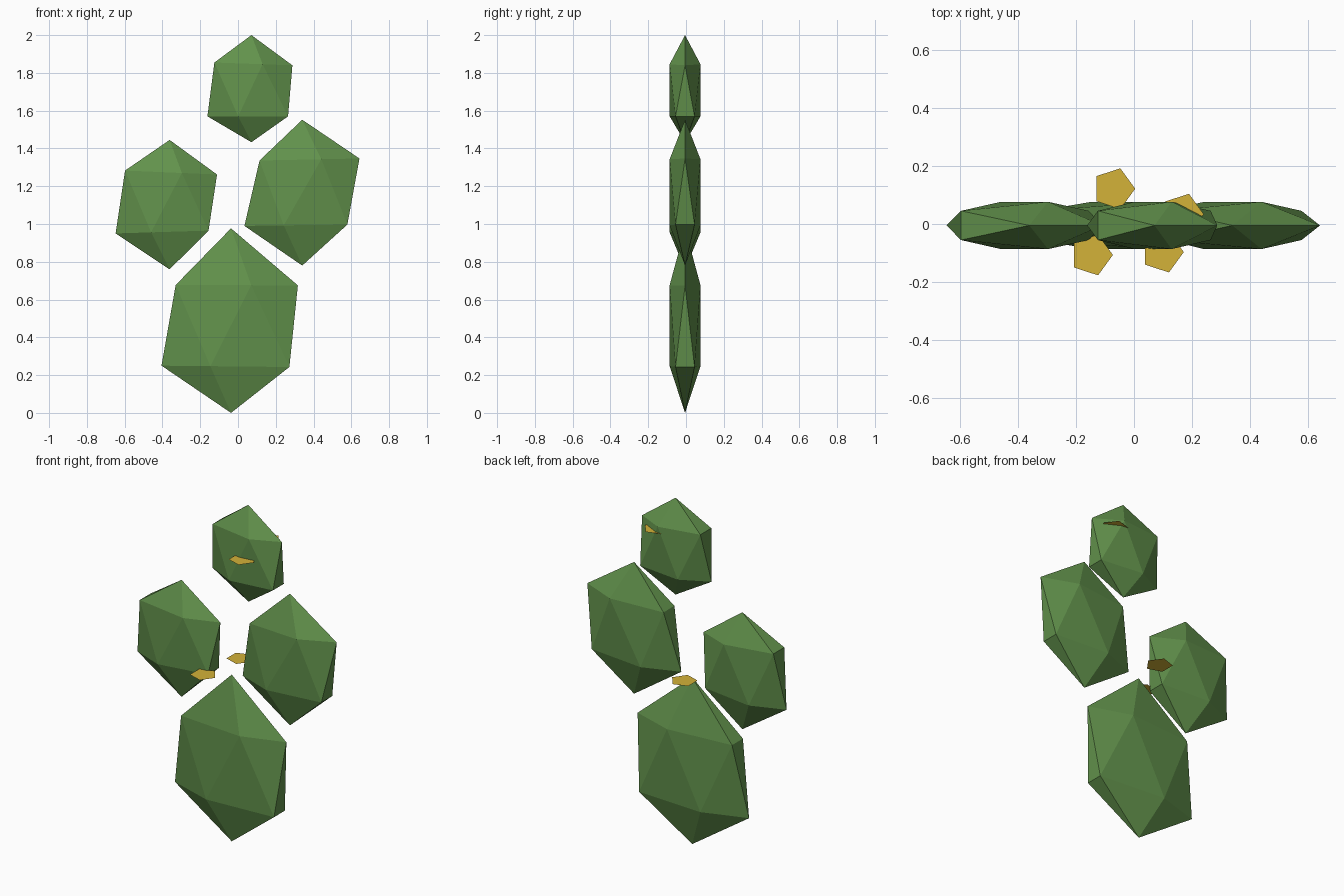
import bpy, bmesh, math

if "Cube" in bpy.data.objects:
    bpy.data.objects.remove(bpy.data.objects["Cube"])


def material(name, rgb):
    m = bpy.data.materials.new(name)
    m.diffuse_color = (*rgb, 1)
    m.use_nodes = True
    m.node_tree.nodes["Principled BSDF"].inputs["Base Color"].default_value = m.diffuse_color
    return m


def add_object(name, bm, mat):
    mesh = bpy.data.meshes.new(name)
    bm.to_mesh(mesh)
    bm.free()
    mesh.materials.append(mat)
    obj = bpy.data.objects.new(name, mesh)
    bpy.context.collection.objects.link(obj)


GREEN = material("cactus green", (0.122, 0.287, 0.072))
YELLOW = material("flower yellow", (0.658, 0.445, 0.040))
MID_Y, DEPTH = -0.005, 0.096


def pad(name, pole_x, z_range, lower, upper):
    """Flattened low-poly pad; each ring is (left x, left z, right x, right z)."""
    bm = bmesh.new()
    bmesh.ops.create_icosphere(bm, subdivisions=1, radius=1)
    for v in bm.verts:
        x, y, z = v.co
        if abs(z) > 0.9:                       # pole tips
            v.co = (pole_x, MID_Y, z_range[z > 0])
            continue
        left, z_left, right, z_right = upper if z > 0 else lower
        start = -0.7236 if z > 0 else -0.8944  # widest points of each ring
        t = (x - start) / 1.618
        v.co = (left + t * (right - left), MID_Y + y * DEPTH,
                z_left + t * (z_right - z_left))
    add_object(name, bm, GREEN)


def flower(name, x, y, z, radius=0.074):
    """Flat five-sided blossom."""
    bm = bmesh.new()
    bm.faces.new([bm.verts.new((x + radius * math.cos(math.tau * i / 5),
                                y + radius * math.sin(math.tau * i / 5), z))
                  for i in range(5)])
    add_object(name, bm, YELLOW)


# Pads
pad("base_pad", -0.037, (0.0, 0.977),
    (-0.405, 0.25, 0.272, 0.243), (-0.33, 0.677, 0.317, 0.675))
pad("left_pad", -0.362, (0.76, 1.445),
    (-0.648, 0.95, -0.156, 0.965), (-0.598, 1.283, -0.111, 1.262))
pad("right_pad", 0.34, (0.78, 1.552),
    (0.034, 0.99, 0.579, 0.997), (0.114, 1.336, 0.643, 1.347))
pad("top_pad", 0.071, (1.433, 2.0),
    (-0.162, 1.57, 0.265, 1.57), (-0.125, 1.855, 0.288, 1.84))

# Blossoms on the front and back of the pads
flower("back_low_flower", -0.07, 0.122, 1.015)
flower("back_top_flower", 0.167, 0.034, 1.81)
flower("front_low_flower", -0.147, -0.107, 0.987)
flower("front_top_flower", 0.098, -0.097, 1.724)
